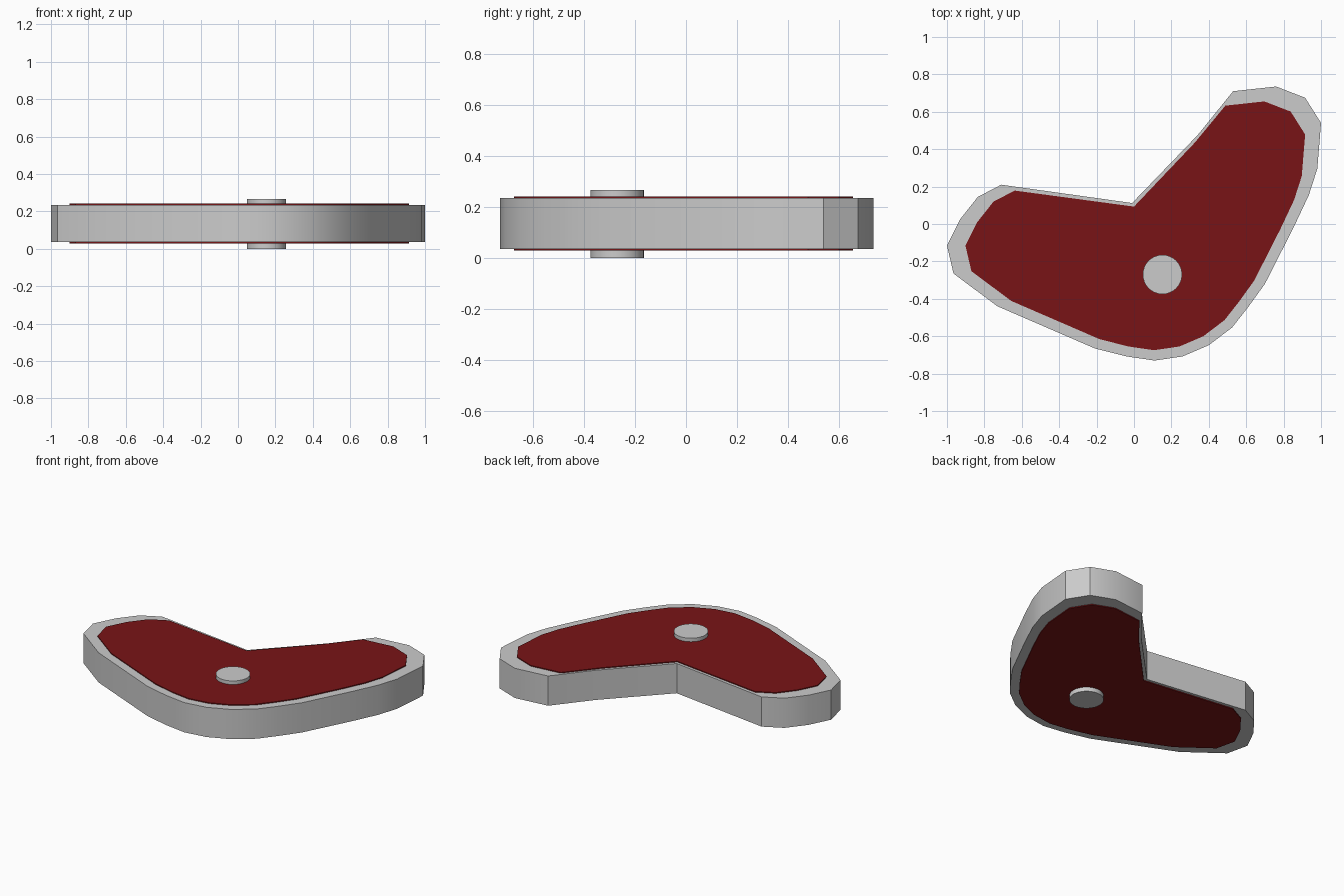
import bpy, bmesh, math

if "Cube" in bpy.data.objects:
    bpy.data.objects.remove(bpy.data.objects["Cube"])

OUTLINE = [
    (-0.71, 0.21), (-0.835, 0.145), (-0.93, 0.025), (-1.0, -0.115),
    (-0.965, -0.265), (-0.73, -0.44), (-0.21, -0.665), (-0.04, -0.708),
    (0.11, -0.73), (0.26, -0.708), (0.40, -0.648), (0.525, -0.553),
    (0.61, -0.445), (0.70, -0.32), (0.855, -0.015), (0.935, 0.155),
    (0.98, 0.295), (1.0, 0.54), (0.915, 0.675), (0.76, 0.735),
    (0.53, 0.71), (0.34, 0.475), (-0.01, 0.112),
]
HUB = (0.152, -0.27)


def extrude(name, points, z0, z1, mat=None):
    bm = bmesh.new()
    face = bm.faces.new([bm.verts.new((x, y, z0)) for x, y in points])
    new = bmesh.ops.extrude_face_region(bm, geom=[face], use_keep_orig=True)["geom"]
    bmesh.ops.translate(bm, vec=(0, 0, z1 - z0),
                        verts=[v for v in new if isinstance(v, bmesh.types.BMVert)])
    bmesh.ops.recalc_face_normals(bm, faces=bm.faces)
    mesh = bpy.data.meshes.new(name)
    bm.to_mesh(mesh)
    bm.free()
    obj = bpy.data.objects.new(name, mesh)
    bpy.context.collection.objects.link(obj)
    if mat:
        mesh.materials.append(mat)
    bpy.ops.object.select_all(action='DESELECT')
    obj.select_set(True)
    bpy.context.view_layer.objects.active = obj
    bpy.ops.object.shade_smooth_by_angle(angle=math.radians(30))
    return obj


red = bpy.data.materials.new("red")
red.diffuse_color = (0.19, 0.007, 0.008, 1)
red.use_nodes = True
red.node_tree.nodes["Principled BSDF"].inputs["Base Color"].default_value = red.diffuse_color

# Grey boomerang-shaped body
extrude("body", OUTLINE, 0.035, 0.235)

# Thin red panels on both faces, a shrunken copy of the outline
panel = [(0.908 * x + 0.007, 0.908 * y - 0.012) for x, y in OUTLINE]
panel[-1] = (0.0, 0.093)
panel[-2] = (0.325, 0.435)
extrude("top_panel", panel, 0.23, 0.241, red)
extrude("bottom_panel", panel, 0.029, 0.04, red)

# Pivot pin through the body
circle = [(HUB[0] + 0.105 * math.cos(math.tau * i / 32),
           HUB[1] + 0.105 * math.sin(math.tau * i / 32)) for i in range(32)]
extrude("pivot_pin", circle, 0.0, 0.265)
